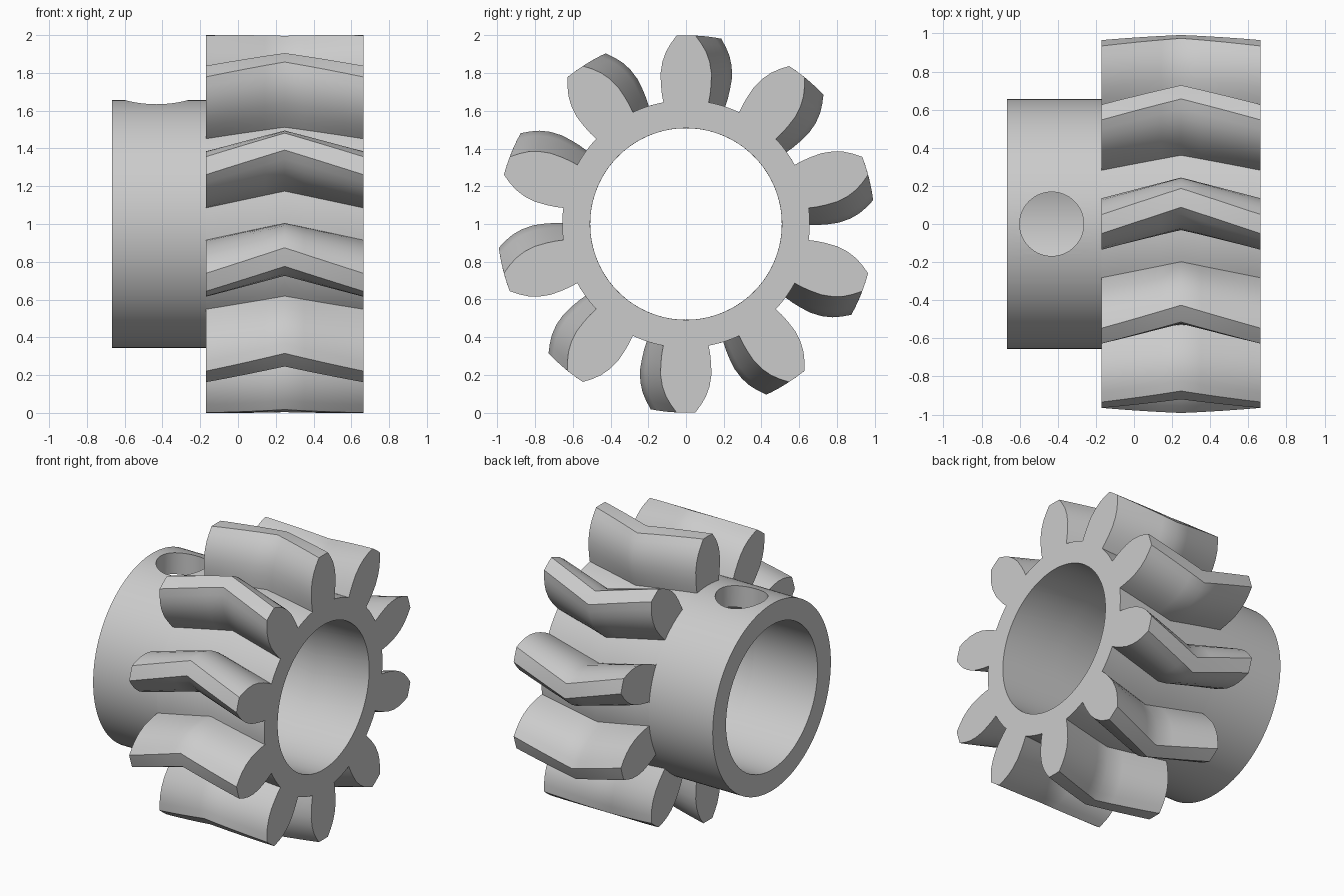
import bpy, bmesh, math
from mathutils import Vector

default = bpy.data.objects.get("Cube")
if default:
    bpy.data.objects.remove(default)

AXIS_Z = 1.0
BORE_R, ROOT_R = 0.508, 0.656
HUB_START, GEAR_START, GEAR_END = -0.667, -0.17, 0.664
TEETH = 10
PITCH = 2 * math.pi / TEETH
TWIST = 0.138          # angle the chevron reaches at mid-width
SLICES = 8
# Tooth flank: radius, half thickness
FLANK = [(ROOT_R, 0.12), (0.70, 0.128), (0.75, 0.133), (0.81, 0.135),
         (0.87, 0.125), (0.92, 0.106), (0.96, 0.081), (1.0, 0.05)]

grey = bpy.data.materials.new("plain grey")
grey.use_nodes = True
colour = (0.6, 0.6, 0.6, 1)
grey.diffuse_color = colour
grey.node_tree.nodes["Principled BSDF"].inputs["Base Color"].default_value = colour


def polar(x, radius, angle):
    return Vector((x, radius * math.sin(angle), AXIS_Z + radius * math.cos(angle)))


def bored_solid(name, outline, stations):
    """Sweep an outline of (radius, angle) along x, with a round bore.
    Stations are (x, turn) pairs."""
    bm = bmesh.new()
    outer = [[bm.verts.new(polar(x, r, a + t)) for r, a in outline] for x, t in stations]
    inner = [[bm.verts.new(polar(x, BORE_R, a + t)) for r, a in outline] for x, t in stations]
    strips = list(zip(outer, outer[1:])) + list(zip(inner, inner[1:]))
    strips += [(outer[0], inner[0]), (outer[-1], inner[-1])]
    count = len(outline)
    for first, second in strips:
        for i in range(count):
            j = (i + 1) % count
            bm.faces.new((first[i], first[j], second[j], second[i]))
    bmesh.ops.recalc_face_normals(bm, faces=bm.faces)
    mesh = bpy.data.meshes.new(name)
    bm.to_mesh(mesh)
    bm.free()
    mesh.materials.append(grey)
    obj = bpy.data.objects.new(name, mesh)
    bpy.context.collection.objects.link(obj)
    return obj


def select_only(obj):
    bpy.ops.object.select_all(action='DESELECT')
    obj.select_set(True)
    bpy.context.view_layer.objects.active = obj


# Toothed outline: rising flank, tip, falling flank, root arc
flank = [(r, math.asin(w / r)) for r, w in FLANK]
half_root = flank[0][1]
gap = PITCH - 2 * half_root
tooth = [(r, -a) for r, a in flank] + [(1.0, 0)] + flank[::-1]
tooth += [(ROOT_R, half_root + gap * k / 6) for k in range(1, 6)]
outline = [(r, a + n * PITCH) for n in range(TEETH) for r, a in tooth]

# Herringbone gear
stations = []
for k in range(SLICES + 1):
    f = k / SLICES
    stations.append((GEAR_START + f * (GEAR_END - GEAR_START), TWIST * (1 - abs(2 * f - 1))))
gear = bored_solid("herringbone_gear", outline, stations)

# Plain hub
SIDES = 128
circle = [(ROOT_R, 2 * math.pi * k / SIDES) for k in range(SIDES)]
hub = bored_solid("hub", circle, [(HUB_START, 0), (GEAR_START, 0)])

# Set-screw hole through the top of the hub wall
bpy.ops.mesh.primitive_cylinder_add(vertices=64, radius=0.168, depth=0.8,
                                    location=(-0.432, 0, AXIS_Z + 0.6))
cutter = bpy.context.object
cutter.name = "screw_hole_cutter"
cutter.hide_render = True
cutter.data.materials.append(grey)
cut = hub.modifiers.new("screw hole", 'BOOLEAN')
cut.operation = 'DIFFERENCE'
cut.solver = 'EXACT'
cut.object = cutter
select_only(hub)
bpy.ops.object.modifier_apply(modifier=cut.name)
bpy.data.objects.remove(cutter)

# Smooth curved faces, crisp edges
for obj in (gear, hub):
    select_only(obj)
    bpy.ops.object.shade_smooth_by_angle(angle=math.radians(40))
